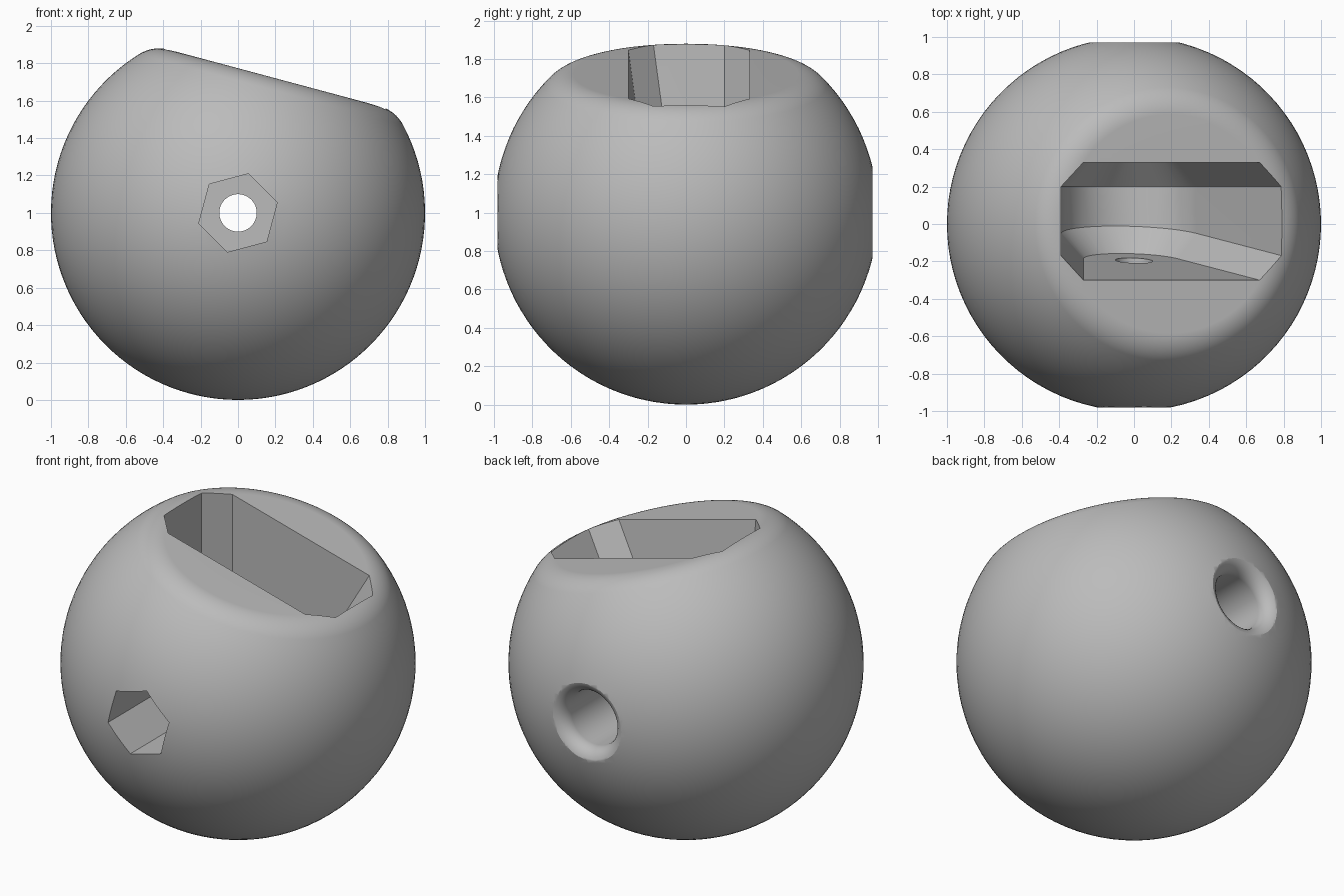
import bpy, bmesh
from math import sin, cos, pi, radians, sqrt
from mathutils import Matrix, Vector

cube = bpy.data.objects.get("Cube")
if cube:
    bpy.data.objects.remove(cube)

CENTRE = Vector((0, 0, 1))
TILT = radians(15)      # lean of the flat top
FLAT = 0.747            # distance of the flat from the centre

grey = bpy.data.materials.new("plain grey")
grey.use_nodes = True
grey.diffuse_color = (0.5, 0.5, 0.5, 1)
grey.node_tree.nodes["Principled BSDF"].inputs["Base Color"].default_value = (0.5, 0.5, 0.5, 1)


def to_object(name, bm, matrix=None):
    if matrix:
        bm.transform(matrix)
    bmesh.ops.recalc_face_normals(bm, faces=bm.faces)
    mesh = bpy.data.meshes.new(name)
    bm.to_mesh(mesh)
    bm.free()
    mesh.materials.append(grey)
    obj = bpy.data.objects.new(name, mesh)
    bpy.context.collection.objects.link(obj)
    return obj


def lathe(name, profile, steps, matrix):
    """Turn (radius, height) points around z; the ends lie on the axis."""
    bm = bmesh.new()
    verts = [bm.verts.new((r, 0, h)) for r, h in profile]
    edges = [bm.edges.new(pair) for pair in zip(verts, verts[1:])]
    bmesh.ops.spin(bm, geom=verts + edges, cent=(0, 0, 0), axis=(0, 0, 1),
                   angle=2 * pi, steps=steps, use_duplicate=False)
    bmesh.ops.remove_doubles(bm, verts=bm.verts, dist=1e-5)
    return to_object(name, bm, matrix)


def arc(radius, start, end, count, x=0, y=0):
    angles = [radians(start + (end - start) * i / count) for i in range(count + 1)]
    return [(x + radius * cos(a), y + radius * sin(a)) for a in angles]


# Ball with a tilted flat top and rounded rim
fillet = 0.2
rim = sqrt((1 - fillet) ** 2 - (FLAT - fillet) ** 2)
profile = arc(1, -90, 43.1, 44)
profile[0] = (0, -1)
profile += arc(fillet, 43.1, 90, 8, rim, FLAT - fillet)[1:] + [(0, FLAT)]
ball = lathe("ball_body", profile, 96,
             Matrix.Translation(CENTRE) @ Matrix.Rotation(TILT, 4, "Y"))

# Lever slot: round floor about the pin, ramp to the right, chamfered edges
normal = Vector((sin(TILT), 0, cos(TILT)))
END = -31


def slot_outline(radius):
    points = [(-radius, 1.2)] + arc(radius, 180, 360 + END, 20)
    x, z = points[-1]
    points.append((x - 1.3 * sin(radians(END)), z + 1.3 * cos(radians(END))))
    return points


bm = bmesh.new()
for radius, inset in ((0.39, 0.13), (0.27, 0)):
    for x, z in slot_outline(radius):
        depth = FLAT - normal.dot(Vector((x, 0, z)))
        bm.verts.new((x, -0.3 + 0.14 * depth + inset, z))
        bm.verts.new((x, 0.33 - inset, z))
bmesh.ops.convex_hull(bm, input=bm.verts)
slot = to_object("slot_cutter", bm, Matrix.Translation(CENTRE))

# Hexagonal nut recess in the front, pin hole, and flared hole in the back
along_y = Matrix.Translation(CENTRE) @ Matrix.Rotation(-pi / 2, 4, "X")
bm = bmesh.new()
bmesh.ops.create_cone(bm, cap_ends=True, segments=6, radius1=0.217, radius2=0.217, depth=0.7)
bmesh.ops.rotate(bm, verts=bm.verts, matrix=Matrix.Rotation(TILT, 3, "Z"))
bmesh.ops.translate(bm, verts=bm.verts, vec=(0, 0, -0.85))
nut = to_object("nut_recess_cutter", bm, along_y)
pin = lathe("pin_hole_cutter", [(0, -0.7), (0.1, -0.7), (0.1, 0.1), (0, 0.1)], 48, along_y)
flare = [(0, 0.1), (0.17, 0.1)] + arc(0.09, 180, 90, 8, 0.26, 0.885) + [(0.26, 1.1), (0, 1.1)]
back = lathe("back_hole_cutter", flare, 48, along_y)

# Cut the openings and bake the result
cutters = [slot, nut, pin, back]
for cutter in cutters:
    cutter.hide_render = True
    mod = ball.modifiers.new(cutter.name, "BOOLEAN")
    mod.operation = "DIFFERENCE"
    mod.solver = "EXACT"
    mod.object = cutter
bpy.context.view_layer.update()
cut = bpy.data.meshes.new_from_object(ball.evaluated_get(bpy.context.evaluated_depsgraph_get()))
ball.modifiers.clear()
ball.data = cut
for cutter in cutters:
    bpy.data.objects.remove(cutter)

# Smooth shading with crisp edges
bpy.ops.object.select_all(action="DESELECT")
ball.select_set(True)
bpy.context.view_layer.objects.active = ball
bpy.ops.object.shade_smooth_by_angle(angle=radians(30))
weighted = ball.modifiers.new("even_shading", "WEIGHTED_NORMAL")
weighted.keep_sharp = True
